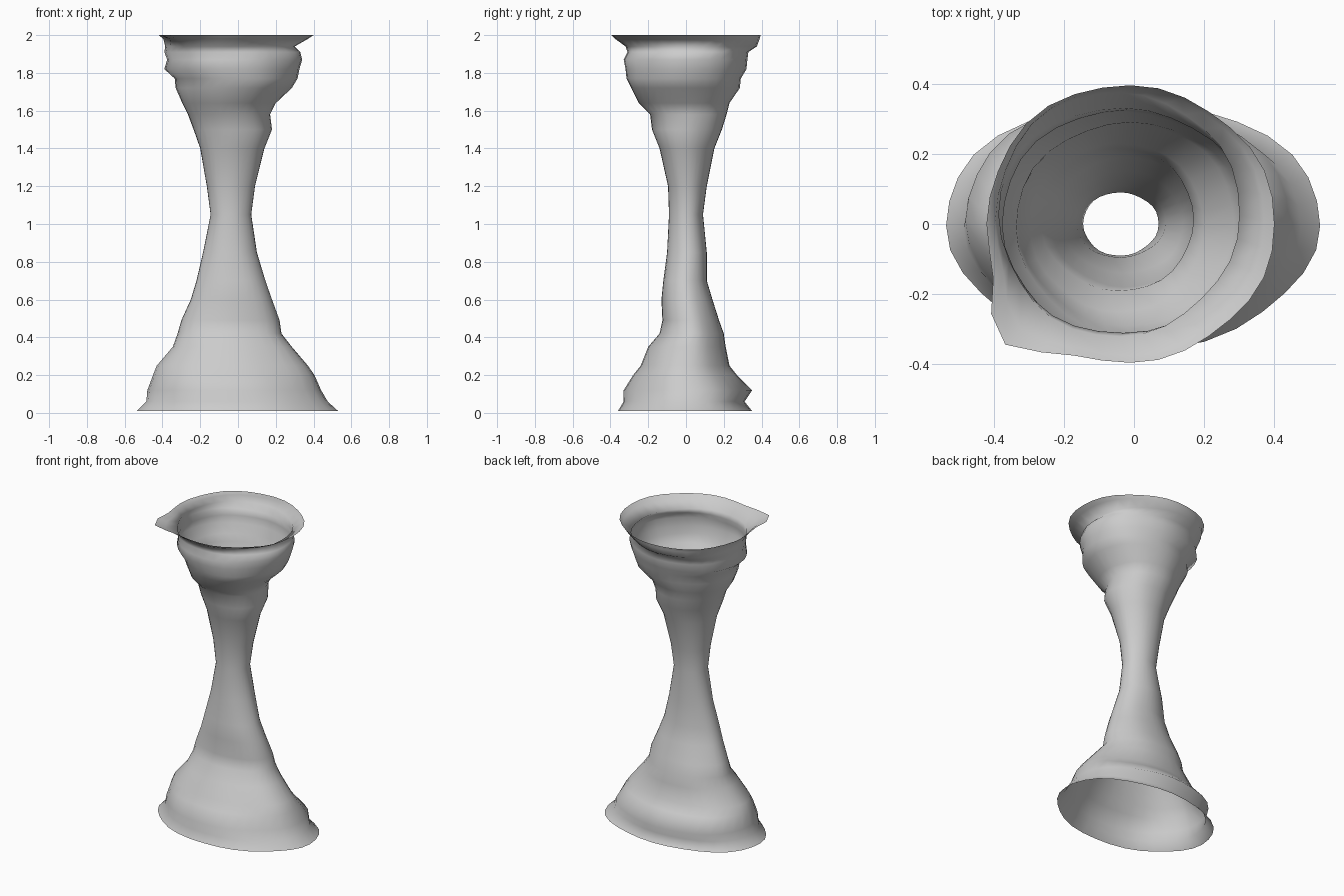
import bpy, bmesh, math

SEGMENTS = 32

# Silhouette stations: height, left, right, front, back
STATIONS = [
    (0.01, -.535, .53, -.36, .35),
    (0.06, -.485, .475, -.33, .31),
    (0.12, -.48, .44, -.33, .35),
    (0.20, -.45, .405, -.28, .27),
    (0.25, -.43, .37, -.24, .23),
    (0.35, -.345, .285, -.20, .21),
    (0.42, -.32, .23, -.14, .20),
    (0.49, -.30, .22, -.125, .175),
    (0.60, -.25, .18, -.13, .14),
    (0.70, -.22, .145, -.12, .11),
    (0.85, -.185, .10, -.10, .11),
    (1.05, -.145, .07, -.09, .09),
    (1.20, -.165, .09, -.095, .11),
    (1.40, -.20, .14, -.14, .15),
    (1.50, -.235, .18, -.18, .19),
    (1.58, -.265, .17, -.19, .215),
    (1.64, -.295, .20, -.25, .23),
    (1.72, -.33, .285, -.29, .285),
    (1.77, -.335, .315, -.315, .29),
    (1.82, -.39, .325, -.32, .32),
    (1.87, -.375, .34, -.33, .325),
    (1.91, -.39, .33, -.31, .33),
    (1.94, -.385, .30, -.32, .375),
    (1.98, -.395, .37, -.375, .39),
    (2.00, -.42, .40, -.395, .395),
]


def bump(angle, centre, width):
    d = (angle - centre + math.pi) % (2 * math.pi) - math.pi
    return math.exp(-(d / width) ** 2)


def ring(z, left, right, front, back):
    cx, cy = (left + right) / 2, (front + back) / 2
    rx, ry = (right - left) / 2, (back - front) / 2
    points = []
    for i in range(SEGMENTS):
        a = 2 * math.pi * i / SEGMENTS
        # Gentle hand-made unevenness, kept zero on the four silhouettes
        k = 1 + 0.03 * math.sin(2 * a) ** 2 * math.sin(3 * a + 7 * z)
        # Pulled-out lip at the front left of the mouth
        if z > 1.95:
            k += 0.22 * (z - 1.95) / 0.05 * bump(a, math.radians(222), 0.26)
        points.append((cx + rx * k * math.cos(a), cy + ry * k * math.sin(a), z))
    return points


# Open, waisted vessel: one lofted skin
bm = bmesh.new()
rings = [[bm.verts.new(p) for p in ring(*s)] for s in STATIONS]
for lower, upper in zip(rings, rings[1:]):
    for i in range(SEGMENTS):
        j = (i + 1) % SEGMENTS
        bm.faces.new((lower[i], lower[j], upper[j], upper[i]))
mesh = bpy.data.meshes.new("vessel_body")
bm.to_mesh(mesh)
bm.free()
mesh.shade_smooth()
vessel = bpy.data.objects.new("vessel_body", mesh)
bpy.context.collection.objects.link(vessel)
